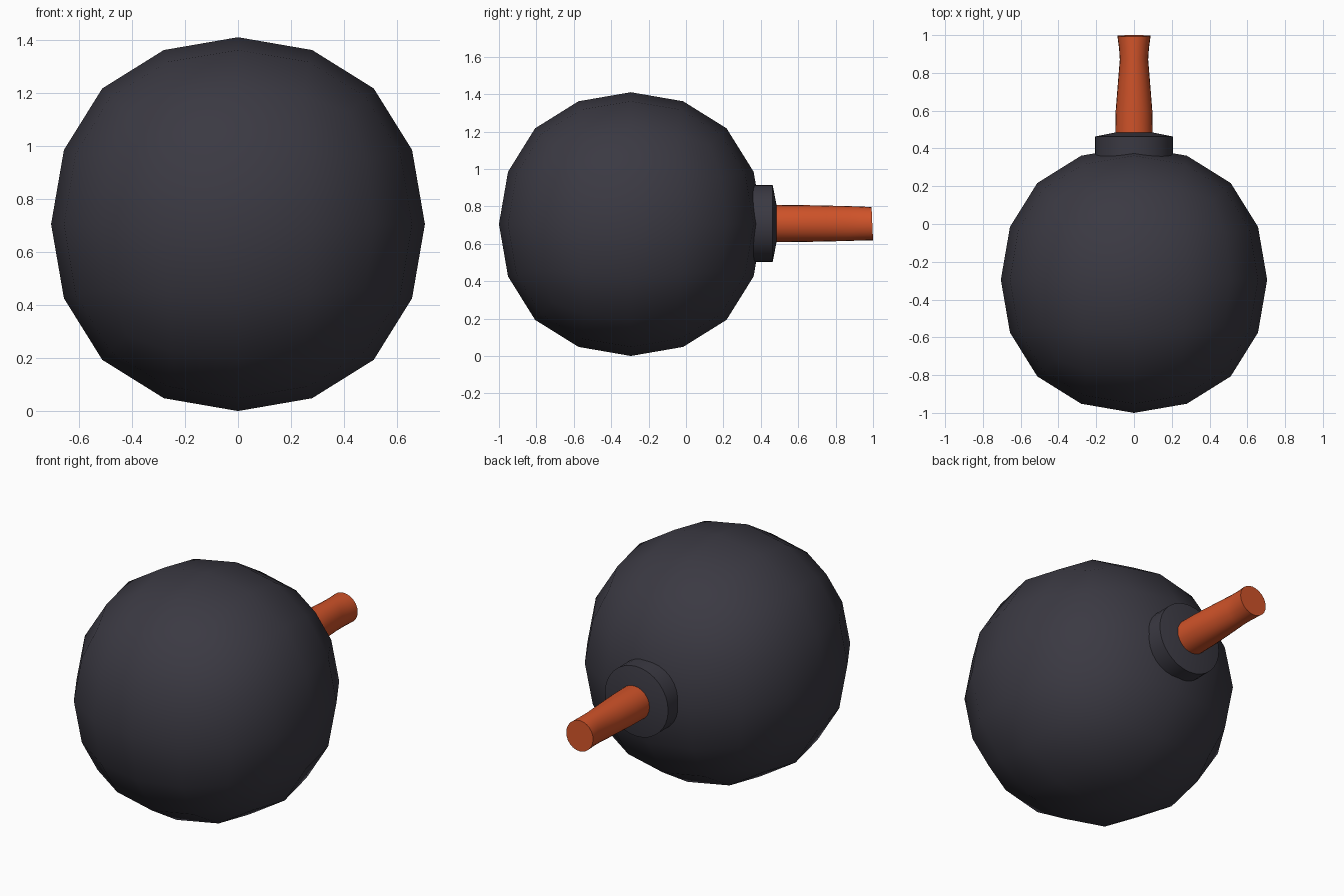
import bpy, bmesh, math

if "Cube" in bpy.data.objects:
    bpy.data.objects.remove(bpy.data.objects["Cube"])

CY, CZ, R = -0.295, 0.705, 0.705   # ball centre and radius


def material(name, rgb):
    m = bpy.data.materials.new(name)
    m.diffuse_color = (*rgb, 1)
    m.use_nodes = True
    m.node_tree.nodes["Principled BSDF"].inputs["Base Color"].default_value = m.diffuse_color
    return m


dark = material("dark_iron", (0.043, 0.041, 0.055))
orange = material("orange_fuse", (0.62, 0.085, 0.022))


def loft(name, rings, sides, mat, tilt=0.0):
    """Closed tube along y; each ring is (y, x radius, z radius, z centre)."""
    bm = bmesh.new()
    loops = []
    for i, (y, rx, rz, zc) in enumerate(rings):
        t = tilt if i == len(rings) - 1 else 0
        loop = []
        for k in range(sides):
            a = 2 * math.pi * k / sides
            loop.append(bm.verts.new((rx * math.cos(a), y - t * (1 + math.sin(a)),
                                      zc + rz * math.sin(a))))
        loops.append(loop)
    for a, b in zip(loops, loops[1:]):
        for k in range(sides):
            n = (k + 1) % sides
            bm.faces.new((a[k], a[n], b[n], b[k]))
    bm.faces.new(loops[0])
    bm.faces.new(loops[-1])
    bmesh.ops.recalc_face_normals(bm, faces=bm.faces)
    me = bpy.data.meshes.new(name)
    bm.to_mesh(me)
    bm.free()
    ob = bpy.data.objects.new(name, me)
    bpy.context.collection.objects.link(ob)
    me.materials.append(mat)
    smooth(ob, 35)
    return ob


def smooth(ob, angle):
    bpy.ops.object.select_all(action='DESELECT')
    ob.select_set(True)
    bpy.context.view_layer.objects.active = ob
    bpy.ops.object.shade_smooth_by_angle(angle=math.radians(angle))


# Ball: a cube rounded by two subdivision levels
bpy.ops.mesh.primitive_cube_add(size=2 * R / 0.8395, location=(0, CY, CZ))
ball = bpy.context.object
ball.name = "ball"
ball.data.materials.append(dark)
sub = ball.modifiers.new("round", 'SUBSURF')
sub.levels = sub.render_levels = 2
bpy.ops.object.modifier_apply(modifier=sub.name)
bpy.ops.object.shade_smooth()

# Collar with a shallow conical face
loft("collar", [(0.30, 0.207, 0.207, 0.708), (0.463, 0.207, 0.207, 0.708),
                (0.484, 0.10, 0.10, 0.708)], 32, dark)

# Fuse: pinched sideways near its tip, end slightly tilted
loft("fuse", [(0.44, 0.10, 0.10, 0.708), (0.60, 0.097, 0.099, 0.708),
              (0.75, 0.085, 0.096, 0.708), (0.87, 0.075, 0.093, 0.708),
              (0.93, 0.079, 0.091, 0.708), (1.0, 0.088, 0.089, 0.707)],
     24, orange, tilt=0.004)
